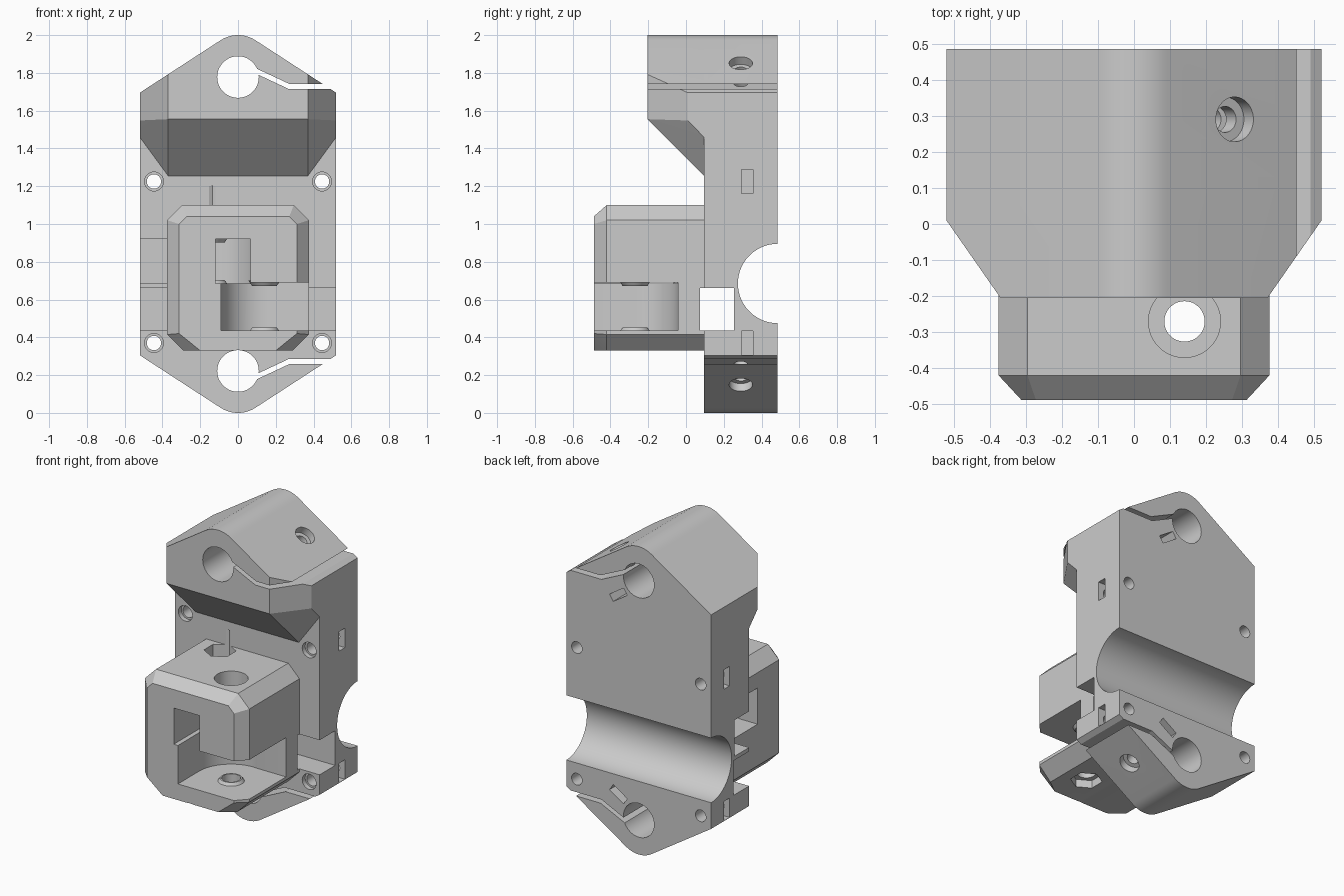
import bpy, bmesh, math
from mathutils import Vector

if "Cube" in bpy.data.objects:
    bpy.data.objects.remove(bpy.data.objects["Cube"], do_unlink=True)

grey = bpy.data.materials.new("light grey plastic")
grey.use_nodes = True
grey.diffuse_color = (0.6, 0.6, 0.6, 1)
grey.node_tree.nodes["Principled BSDF"].inputs["Base Color"].default_value = (0.6, 0.6, 0.6, 1)


def finish(name, bm):
    bmesh.ops.recalc_face_normals(bm, faces=bm.faces)
    mesh = bpy.data.meshes.new(name)
    bm.to_mesh(mesh)
    bm.free()
    mesh.materials.append(grey)
    ob = bpy.data.objects.new(name, mesh)
    bpy.context.collection.objects.link(ob)
    return ob


def hull(name, points):
    bm = bmesh.new()
    for p in points:
        bm.verts.new(p)
    res = bmesh.ops.convex_hull(bm, input=bm.verts)
    loose = [v for v in bm.verts if not v.link_faces]
    bmesh.ops.delete(bm, geom=loose, context="VERTS")
    bmesh.ops.dissolve_limit(bm, angle_limit=0.005, verts=bm.verts, edges=bm.edges)
    return finish(name, bm)


def prism(name, profile, y0, y1):
    """Extrude an x-z outline along y."""
    bm = bmesh.new()
    face = bm.faces.new([bm.verts.new((x, y0, z)) for x, z in profile])
    ext = bmesh.ops.extrude_face_region(bm, geom=[face])
    new = [g for g in ext["geom"] if isinstance(g, bmesh.types.BMVert)]
    bmesh.ops.translate(bm, verts=new, vec=(0, y1 - y0, 0))
    return finish(name, bm)


def box(name, x0, x1, y0, y1, z0, z1):
    return prism(name, [(x0, z0), (x1, z0), (x1, z1), (x0, z1)], y0, y1)


def rod(name, start, end, r, r2=None, sides=48):
    a, b = Vector(start), Vector(end)
    bm = bmesh.new()
    bmesh.ops.create_cone(bm, cap_ends=True, segments=sides, radius1=r,
                          radius2=r if r2 is None else r2, depth=(b - a).length)
    turn = (b - a).to_track_quat("Z", "Y").to_matrix()
    bmesh.ops.rotate(bm, verts=bm.verts, matrix=turn)
    bmesh.ops.translate(bm, verts=bm.verts, vec=(a + b) / 2)
    return finish(name, bm)


def combine(target, tool, operation="DIFFERENCE"):
    mod = target.modifiers.new("combine", "BOOLEAN")
    mod.operation, mod.solver, mod.object = operation, "EXACT", tool
    bpy.ops.object.select_all(action="DESELECT")
    bpy.context.view_layer.objects.active = target
    target.select_set(True)
    bpy.ops.object.modifier_apply(modifier=mod.name)
    bpy.data.objects.remove(tool, do_unlink=True)


# Hexagonal outline with a rounded top and bottom
W, SHOULDER = 0.52, 0.695
slope = math.atan2(0.28, 0.43)
R = 0.17
tip = []
for i in range(13):
    a = slope - 2 * slope * i / 12
    tip.append((R * math.sin(a), 1 - R + R * math.cos(a)))
upper = [(W, SHOULDER)] + tip + [(-W, SHOULDER)]
outline = [(x, 1 + z) for x, z in upper] + [(-x, 1 - z) for x, z in upper]

# Back plate
body = prism("carriage_body", outline, 0.095, 0.485)

# Upper clamp overhang with sloped underside and cut corners
pts = []
for s in (-1, 1):
    pts += [(s * 0.37, -0.205, z) for z in (1.555, 2.1)]
    pts += [(s * W, 0.01, z) for z in (1.548, 2.1)]
    pts += [(s * W, y, 1.46) for y in (0.095, 0.3)] + [(s * W, 0.3, 2.1)]
    pts += [(s * 0.37, y, 1.255) for y in (0.095, 0.3)]
overhang = hull("upper_clamp", pts)
combine(overhang, prism("outline_tool", outline, -0.3, 0.4), "INTERSECT")
combine(body, overhang, "UNION")

# Pulley housing with chamfered edges
pts = []
for s in (-1, 1):
    for y in (0.2, -0.42):
        pts += [(s * x, y, z) for x, z in ((0.29, 0.33), (0.375, 0.415), (0.375, 1.02), (0.295, 1.1))]
    pts += [(s * x, -0.488, z) for x, z in ((0.2, 0.33), (0.312, 0.42), (0.312, 1.0), (0.272, 1.04))]
combine(body, hull("pulley_housing", pts), "UNION")

# Round bearing groove and belt window
combine(body, rod("groove", (-1, 0.485, 0.685), (1, 0.485, 0.685), 0.21, sides=96))
combine(body, box("belt_window", -1, 1, 0.075, 0.255, 0.435, 0.66))

# Two stacked pulley pockets
LOW, HIGH = (0.14, -0.27), (-0.136, 0.01)
combine(body, rod("low_pocket", (*LOW, 0.435), (*LOW, 0.69), 0.23, sides=64))
combine(body, box("low_side", LOW[0], 0.8, -0.8, -0.042, 0.435, 0.69))
combine(body, box("low_front", -0.09, 0.8, -0.8, LOW[1], 0.435, 0.69))
combine(body, rod("high_pocket", (*HIGH, 0.685), (*HIGH, 0.92), 0.235, sides=64))
combine(body, box("high_side", -0.8, HIGH[0], -0.2, 0.245, 0.685, 0.92))
combine(body, box("high_front", -0.12, 0.065, -0.8, HIGH[1], 0.685, 0.92))

# Spacer bosses, pulley bolts, bolt heads and nut recesses
for (x, y), z0, z1 in ((LOW, 0.435, 0.69), (HIGH, 0.685, 0.92)):
    combine(body, rod("boss", (x, y, z0 - 0.01), (x, y, z0 + 0.018), 0.085, 0.065), "UNION")
    combine(body, rod("boss", (x, y, z1 + 0.01), (x, y, z1 - 0.018), 0.085, 0.065), "UNION")
    combine(body, rod("bolt", (x, y, 0.2), (x, y, 1.2), 0.056))
combine(body, rod("head", (*LOW, 1.0), (*LOW, 1.2), 0.1))
combine(body, rod("nut", (*LOW, 0.2), (*LOW, 0.38), 0.095, sides=6))
combine(body, rod("nut", (*HIGH, 1.02), (*HIGH, 1.2), 0.095, sides=6))
combine(body, rod("head", (*HIGH, 0.25), (*HIGH, 0.38), 0.08))

# Rod clamps: bore, slit, clamp screw and nut slot, mirrored top to bottom
slit = [(0.07, 0.058), (0.275, -0.038), (0.7, -0.038), (0.7, -0.063), (0.268, -0.063), (0.07, 0.03)]
normal = Vector((math.sin(slope), 0, math.cos(slope)))
along = Vector((math.cos(slope), 0, -math.sin(slope)))
for s in (1, -1):
    zc = 1 + s * 0.778

    def place(p):
        return Vector((p.x, p.y, 1 + s * p.z))

    combine(body, rod("bore", (0, -1, zc), (0, 1, zc), 0.11, sides=64))
    combine(body, prism("slit", [(x, zc + s * z) for x, z in slit], -1, 1))
    face = Vector((0.28, 0.29, 0.853))
    combine(body, rod("screw", place(face + normal * 0.1), place(face - normal * 0.31), 0.036))
    combine(body, rod("screw_head", place(face + normal * 0.1), place(face - normal * 0.05), 0.062))
    nut = face - normal * 0.245
    corners = [place(nut + along * a * 0.06 + normal * b * 0.024)
               for a, b in ((-1, -1), (1, -1), (1, 1), (-1, 1))]
    combine(body, prism("nut_slot", [(p.x, p.z) for p in corners], 0.23, 0.7))

# Corner mounting screws with side nut slots
for s in (-1, 1):
    for z in (0.37, 1.225):
        x = s * 0.445
        combine(body, rod("mount", (x, -0.1, z), (x, 0.7, z), 0.038, sides=32))
        combine(body, rod("mount_head", (x, 0.0, z), (x, 0.125, z), 0.05, sides=32))
        lo, hi = sorted((s * 0.38, s * 0.7))
        combine(body, box("side_slot", lo, hi, 0.295, 0.355, z - 0.063, z + 0.063))

bpy.ops.object.select_all(action="DESELECT")
body.select_set(True)
bpy.context.view_layer.objects.active = body
bpy.ops.object.shade_smooth_by_angle(angle=math.radians(25))
